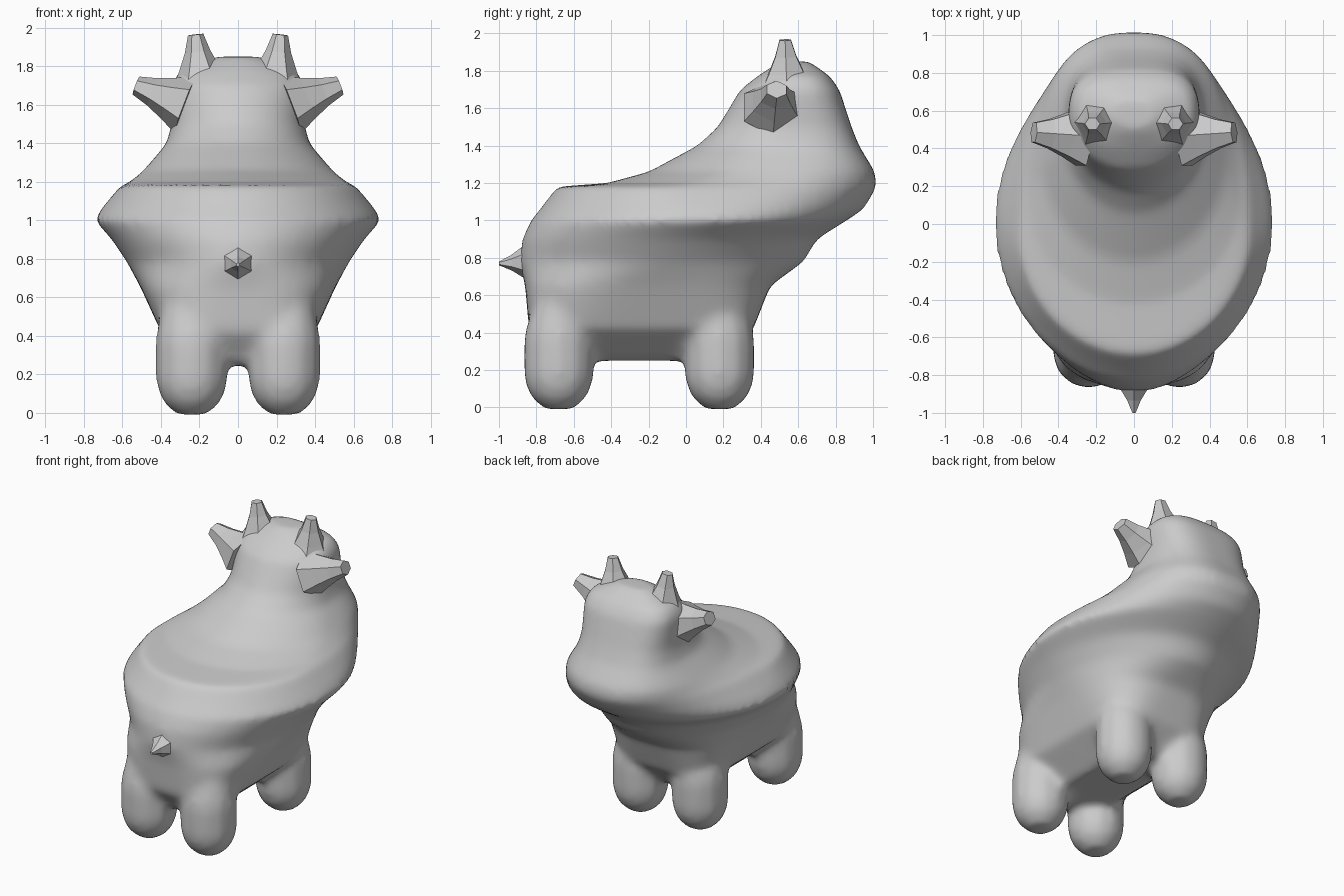
import bpy, bmesh, math
from mathutils import Vector

if "Cube" in bpy.data.objects:
    bpy.data.objects.remove(bpy.data.objects["Cube"])


def loft(name, rings):
    """Skin a list of closed rings and cap both ends."""
    bm = bmesh.new()
    vr = [[bm.verts.new(p) for p in r] for r in rings]
    n = len(vr[0])
    for a, b in zip(vr, vr[1:]):
        for i in range(n):
            bm.faces.new((a[i], a[(i + 1) % n], b[(i + 1) % n], b[i]))
    bm.faces.new(vr[0][::-1])
    bm.faces.new(vr[-1])
    bmesh.ops.recalc_face_normals(bm, faces=bm.faces)
    me = bpy.data.meshes.new(name)
    bm.to_mesh(me)
    bm.free()
    ob = bpy.data.objects.new(name, me)
    bpy.context.collection.objects.link(ob)
    return ob


def slice_ring(z, hw, yb, yf, n=64):
    """Horizontal slice: two half superellipses, boxy at the legs and the face."""
    yc = (yb + yf) / 2 - 0.22 * math.exp(-((z - 1.16) / 0.09) ** 2)
    nb = 1.95 + max(0, 0.78 - z) * 7
    nf = nb + min(1, max(0, z - 1.06) * 3)
    pts = []
    for i in range(n):
        a = 2 * math.pi * i / n
        c, s = math.cos(a), math.sin(a)
        e = 2 / (nf if s > 0 else nb)
        reach = yf - yc if s > 0 else yc - yb
        pts.append((hw * math.copysign(abs(c) ** e, c),
                    yc + reach * math.copysign(abs(s) ** e, s), z))
    return pts


def circle(p, u, v, n):
    return [p + u * math.cos(2 * math.pi * i / n) + v * math.sin(2 * math.pi * i / n)
            for i in range(n)]


def spike(name, base, tip, r0, r1, n=6):
    """Faceted spike with a flared root; r0 and r1 are (width, depth) pairs."""
    base, tip = Vector(base), Vector(tip)
    d = (tip - base).normalized()
    u = d.cross(Vector((0, 1, 0)) if abs(d.y) < 0.9 else Vector((1, 0, 0))).normalized()
    v = u.cross(d)
    rings = []
    for k in range(4):
        t = k / 3
        f = (1 - t) ** 1.3
        rings.append(circle(base.lerp(tip, t), u * (r1[0] + (r0[0] - r1[0]) * f),
                            v * (r1[1] + (r0[1] - r1[1]) * f), n))
    return loft(name, rings)


# Body, saddle seat, neck and head: z, half width, back, front
body = loft("body", [slice_ring(*s) for s in (
    (0.25, 0.2, -0.72, 0.22),
    (0.42, 0.4, -0.84, 0.36),
    (0.65, 0.505, -0.86, 0.45),
    (0.78, 0.575, -0.89, 0.63),
    (0.9, 0.655, -0.875, 0.7),
    (1, 0.745, -0.83, 0.86),
    (1.06, 0.71, -0.78, 0.95),
    (1.18, 0.61, -0.69, 1.02),
    (1.2, 0.56, -0.42, 1.02),
    (1.26, 0.49, -0.2, 1.01),
    (1.4, 0.37, 0.06, 0.925),
    (1.5, 0.345, 0.17, 0.885),
    (1.7, 0.35, 0.29, 0.82),
    (1.77, 0.31, 0.38, 0.77),
    (1.85, 0.12, 0.5, 0.66))])

# Four stubby legs: rounded feet, tapering inward as they merge with the body
legs = []
for side in (-1, 1):
    for y in (0.18, -0.68):
        rings = []
        for k in range(14):
            z = 0.8 * k / 13
            foot = math.sqrt(1 - (1 - min(1, (z + 0.02) / 0.22)) ** 2)
            top = max(0, z - 0.4) / 0.4
            r = 0.19 * foot * (1 - 0.55 * top)
            p = Vector((side * (0.24 + 0.03 * top), y + 0.03 * top * (-1 if y > 0 else 1), z - 0.01))
            rings.append(circle(p, Vector((r, 0, 0)), Vector((0, r, 0)), 12))
        legs.append(loft("leg", rings))

# Fuse legs into the body and soften the joins
with bpy.context.temp_override(active_object=body, object=body,
                               selected_editable_objects=[body] + legs):
    bpy.ops.object.join()
rm = body.modifiers.new("fuse", 'REMESH')
rm.mode, rm.voxel_size = 'VOXEL', 0.025
sm = body.modifiers.new("soften", 'SMOOTH')
sm.factor, sm.iterations = 0.5, 12

# Horns and ears on both sides
for side, word in ((-1, "left"), (1, "right")):
    spike(word + "_horn", (side * 0.19, 0.54, 1.7), (side * 0.22, 0.53, 1.965),
          (0.15, 0.16), (0.04, 0.035))
    spike(word + "_ear", (side * 0.27, 0.465, 1.6), (side * 0.53, 0.485, 1.7),
          (0.16, 0.18), (0.05, 0.06))

# Short pointed tail
spike("tail", (0, -0.8, 0.78), (0, -1, 0.77), (0.14, 0.14), (0.01, 0.01))

bpy.ops.object.select_all(action='DESELECT')
body.select_set(True)
bpy.context.view_layer.objects.active = body
bpy.ops.object.convert(target='MESH')
bpy.ops.object.shade_smooth_by_angle(angle=math.radians(30))
